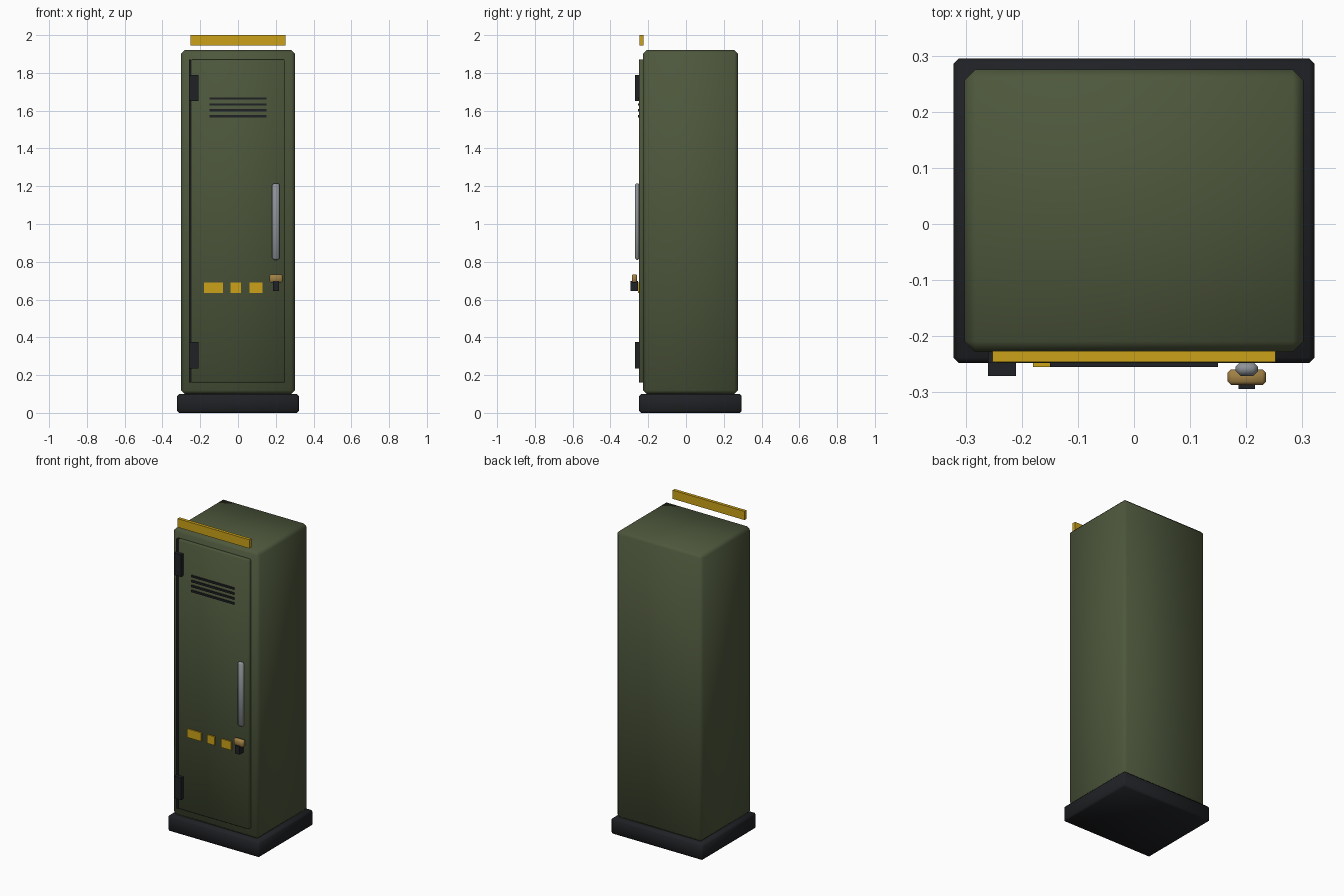
import bpy

if "Cube" in bpy.data.objects:
    bpy.data.objects.remove(bpy.data.objects["Cube"])


def material(name, rgb):
    m = bpy.data.materials.new(name)
    m.diffuse_color = (*rgb, 1)
    m.use_nodes = True
    m.node_tree.nodes["Principled BSDF"].inputs["Base Color"].default_value = m.diffuse_color
    return m


GREEN = material("green_paint", (0.075, 0.095, 0.045))
DOOR_GREEN = material("door_green", (0.07, 0.09, 0.042))
BLACK = material("black_metal", (0.014, 0.015, 0.018))
YELLOW = material("yellow_paint", (0.6, 0.36, 0.01))
STEEL = material("steel", (0.27, 0.29, 0.31))
BRASS = material("brass", (0.36, 0.22, 0.06))


def box(name, x, y, z, mat, bevel=0.0):
    """Box from (min, max) ranges, with an optional single-step bevel."""
    bpy.ops.mesh.primitive_cube_add(
        size=1, location=[(r[0] + r[1]) / 2 for r in (x, y, z)])
    ob = bpy.context.object
    ob.name = name
    ob.scale = [r[1] - r[0] for r in (x, y, z)]
    bpy.ops.object.transform_apply(location=False, rotation=False, scale=True)
    ob.data.materials.append(mat)
    if bevel:
        b = ob.modifiers.new("bevel", 'BEVEL')
        b.width = bevel
        b.segments = 1
        bpy.ops.object.modifier_apply(modifier="bevel")
        bpy.ops.object.shade_smooth_by_angle(angle=0.9)
    return ob


# Plinth and cabinet
box("plinth", (-0.322, 0.322), (-0.248, 0.295), (0, 0.10), BLACK, 0.01)
box("cabinet", (-0.302, 0.302), (-0.228, 0.275), (0.10, 1.92), GREEN, 0.019)

# Door with its hinge-side strip
box("door", (-0.25, 0.25), (-0.248, -0.22), (0.16, 1.87), DOOR_GREEN, 0.006)
box("hinge_strip", (-0.26, -0.248), (-0.248, -0.22), (0.16, 1.87), BLACK)

# Hinges
for i, z in enumerate((0.305, 1.72)):
    box(f"hinge_{i}", (-0.26, -0.21), (-0.271, -0.235), (z - 0.07, z + 0.07), BLACK)

# Vent slats
for i in range(4):
    z = 1.57 + i * 0.0315
    box(f"vent_{i}", (-0.15, 0.15), (-0.255, -0.24), (z - 0.006, z + 0.006), BLACK)

# Painted marks on the door
for i, x in enumerate(((-0.18, -0.08), (-0.04, 0.015), (0.06, 0.13))):
    box(f"door_mark_{i}", x, (-0.255, -0.24), (0.635, 0.69), YELLOW)

# Handle and padlock
box("handle", (0.181, 0.221), (-0.271, -0.245), (0.81, 1.215), STEEL, 0.009)
box("padlock_top", (0.167, 0.235), (-0.287, -0.259), (0.69, 0.733), BRASS, 0.006)
box("padlock_latch", (0.186, 0.216), (-0.294, -0.254), (0.645, 0.697), BLACK)

# Floating bar above the door
box("header_bar", (-0.252, 0.252), (-0.246, -0.226), (1.945, 2.0), YELLOW)
